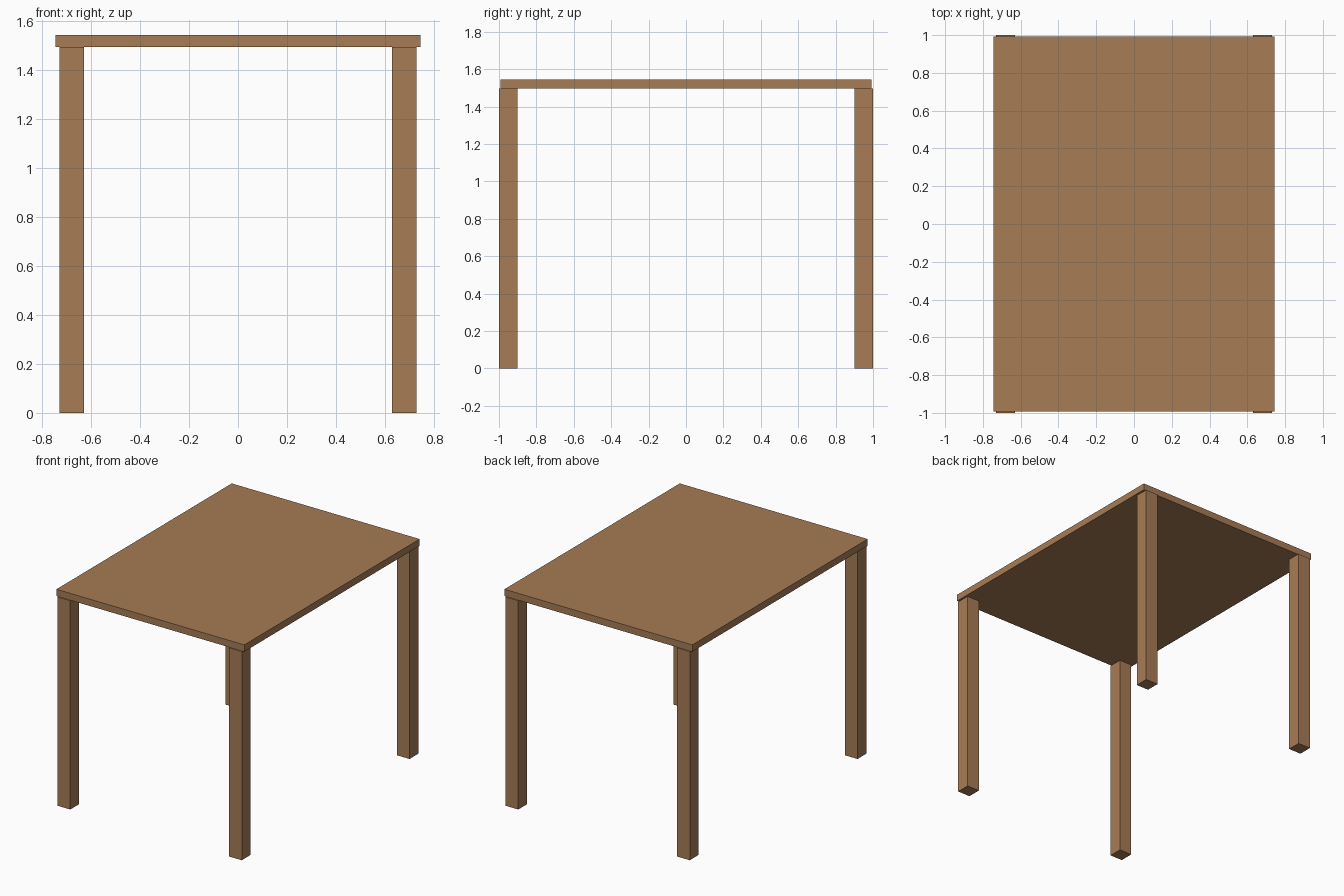
import bpy

if "Cube" in bpy.data.objects:
    bpy.data.objects.remove(bpy.data.objects["Cube"])

wood = bpy.data.materials.new("wood")
wood.diffuse_color = (0.38, 0.2, 0.09, 1)
wood.use_nodes = True
wood.node_tree.nodes["Principled BSDF"].inputs["Base Color"].default_value = wood.diffuse_color


def box(name, x, y, z):
    """Box from (min, max) pairs on each axis."""
    spans = (x, y, z)
    bpy.ops.mesh.primitive_cube_add(size=1, location=[(a + b) / 2 for a, b in spans])
    ob = bpy.context.object
    ob.name = name
    ob.scale = [b - a for a, b in spans]
    bpy.ops.object.transform_apply(location=False, rotation=False, scale=True)
    ob.data.materials.append(wood)
    return ob


LEG_TOP = 1.496

# tabletop slab
box("tabletop", (-0.745, 0.745), (-0.993, 0.993), (LEG_TOP, 1.545))

# four square legs, standing slightly proud of the short edges
for sx, side in ((-1, "left"), (1, "right")):
    for sy, end in ((-1, "front"), (1, "back")):
        box(f"{end}_{side}_leg",
            sorted((sx * 0.63, sx * 0.73)),
            sorted((sy * 0.90, sy * 1.0)),
            (0, LEG_TOP))
